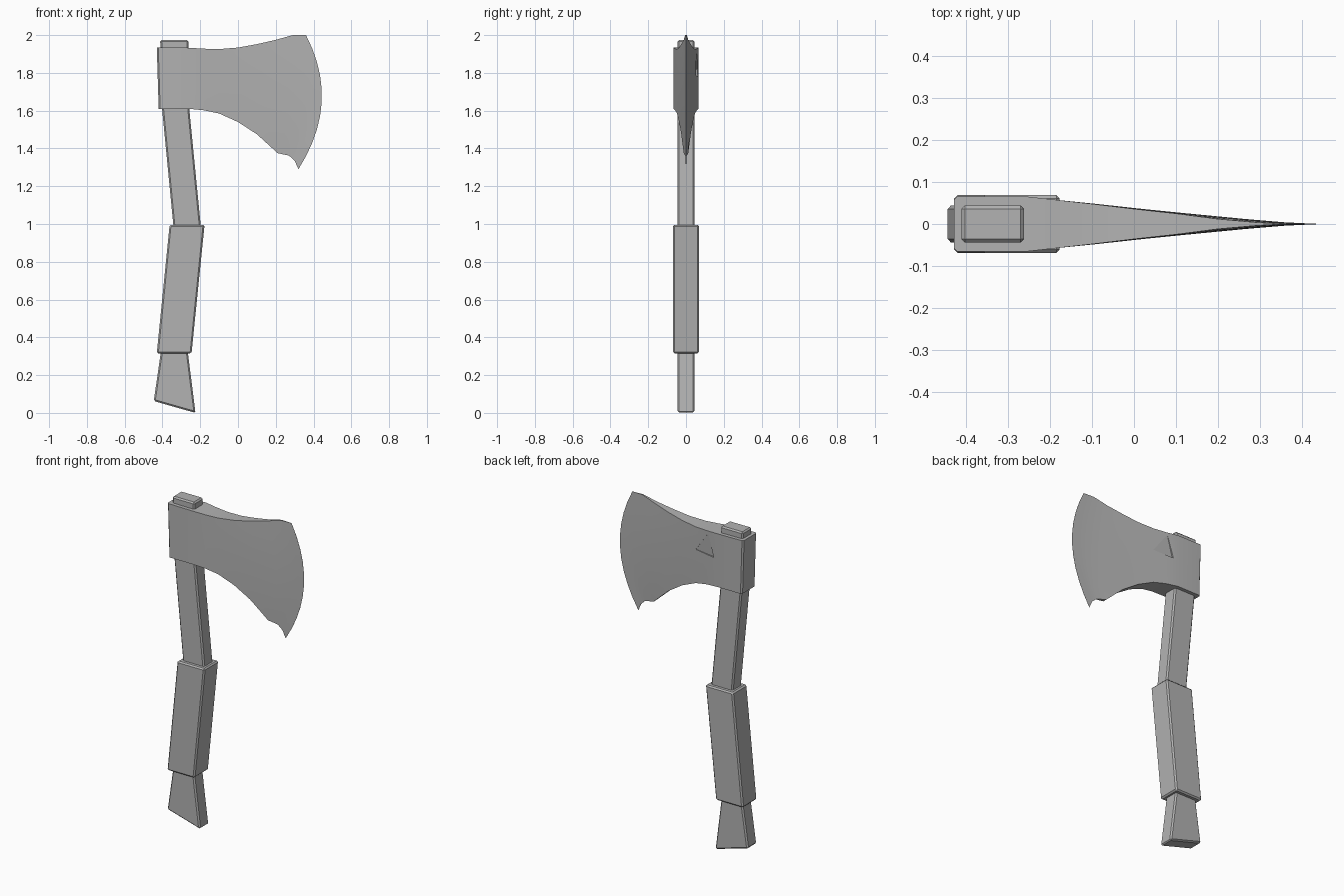
import bpy, bmesh, math

if "Cube" in bpy.data.objects:
    bpy.data.objects.remove(bpy.data.objects["Cube"])

# Dark grey shared by all parts
grey = bpy.data.materials.new("dark_grey")
grey.diffuse_color = (0.45, 0.45, 0.45, 1)
grey.use_nodes = True
grey.node_tree.nodes["Principled BSDF"].inputs["Base Color"].default_value = grey.diffuse_color


def loft(name, rings, bevel=0.0):
    """Skin a list of closed, equally sized point rings and cap both ends."""
    bm = bmesh.new()
    loops = [[bm.verts.new(p) for p in ring] for ring in rings]
    n = len(rings[0])
    for a, b in zip(loops, loops[1:]):
        for i in range(n):
            j = (i + 1) % n
            bm.faces.new((a[i], a[j], b[j], b[i]))
    bm.faces.new(loops[0][::-1])
    bm.faces.new(loops[-1])
    bmesh.ops.recalc_face_normals(bm, faces=bm.faces)
    mesh = bpy.data.meshes.new(name)
    bm.to_mesh(mesh)
    bm.free()
    mesh.materials.append(grey)
    obj = bpy.data.objects.new(name, mesh)
    bpy.context.collection.objects.link(obj)
    if bevel:
        mod = obj.modifiers.new("bevel", "BEVEL")
        mod.width = bevel
        mod.segments = 1
        mod.limit_method = 'ANGLE'
        mod.angle_limit = 0.9
    return obj


def bar(name, sections, half, bevel):
    """Rectangular bar; each section is (left x, left z, right x, right z)."""
    return loft(name, [[(lx, -half, lz), (rx, -half, rz), (rx, half, rz), (lx, half, lz)]
                       for lx, lz, rx, rz in sections], bevel)


# Bent wooden handle with flared, slanted foot
bar("handle", [(-0.446, 0.063, -0.225, 0.0), (-0.408, 0.325, -0.266, 0.325),
               (-0.342, 0.99, -0.197, 0.99), (-0.403, 1.62, -0.259, 1.62),
               (-0.412, 1.973, -0.263, 1.973)], 0.044, 0.008)

# Thicker grip wrap
bar("grip", [(-0.43, 0.315, -0.246, 0.315), (-0.362, 0.996, -0.177, 0.996)], 0.069, 0.008)

# Axe head: columns of (bottom x, bottom z, top x, top z, half thickness, bulge)
columns = [
    (-0.420, 1.610, -0.430, 1.935, 0.057, 0.0),
    (-0.412, 1.610, -0.422, 1.935, 0.066, 0.0),
    (-0.26, 1.610, -0.26, 1.933, 0.066, 0.0),
    (-0.18, 1.602, -0.18, 1.928, 0.057, 0.0),
    (-0.10, 1.585, -0.10, 1.926, 0.048, 0.01),
    (0.00, 1.540, 0.00, 1.934, 0.036, 0.02),
    (0.10, 1.475, 0.10, 1.952, 0.025, 0.03),
    (0.21, 1.375, 0.20, 1.975, 0.012, 0.06),
    (0.27, 1.362, 0.29, 2.000, 0.004, 0.08),
    (0.30, 1.335, 0.325, 2.00, 0.002, 0.09),
    (0.32, 1.290, 0.36, 2.000, 0.0002, 0.103),
]
ROWS = 10
rings = []
for bx, bz, tx, tz, t, bulge in columns:
    side = []
    for i in range(ROWS + 1):
        v = i / ROWS
        side.append((bx + (tx - bx) * v + bulge * 4 * v * (1 - v), bz + (tz - bz) * v))
    rings.append([(x, -t, z) for x, z in side] + [(x, t, z) for x, z in reversed(side)])
head = loft("axe_head", rings)

# Small shallow triangular dent on the back cheek
tri = [(-0.20, 1.93), (-0.10, 1.79), (-0.23, 1.78)]
tri[0] = (-0.19, 1.915)
depth = [0.0575, 0.047, 0.053]
cutter = loft("dent_cutter", [[(x, d, z) for (x, z), d in zip(tri, depth)],
                              [(x, 0.1, z) for x, z in tri]])
cutter.hide_render = True
cutter.hide_viewport = True
cut = head.modifiers.new("dent", "BOOLEAN")
cut.operation = 'DIFFERENCE'
cut.solver = 'EXACT'
cut.object = cutter

# Soft cheeks with crisp edges
bpy.ops.object.select_all(action='DESELECT')
head.select_set(True)
bpy.context.view_layer.objects.active = head
bpy.ops.object.shade_smooth_by_angle(angle=math.radians(30))
